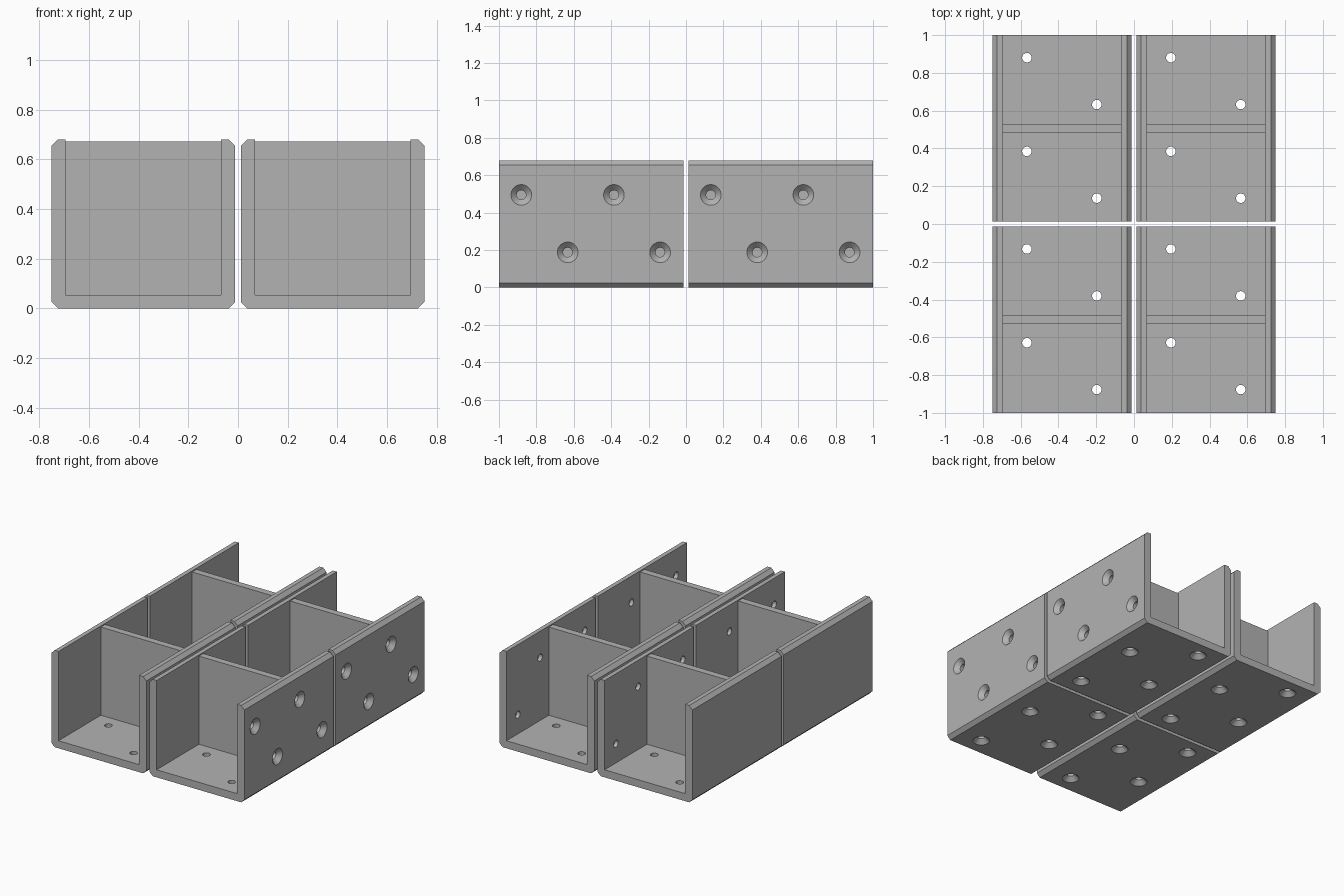
import bpy, bmesh, math
from mathutils import Matrix, Vector

if "Cube" in bpy.data.objects:
    bpy.data.objects.remove(bpy.data.objects["Cube"])

# Overall sizes of one bracket
HW = 0.369       # half width
HL = 0.4935      # half length
H = 0.68         # wall height
T = 0.056        # wall thickness
FLOOR = 0.053    # floor thickness
C = 0.025        # outer chamfer
DIV_TOP = 0.672  # divider height
CX, CY = 0.381, 0.5065  # bracket centres

grey = bpy.data.materials.new("plain grey")
grey.diffuse_color = (0.45, 0.45, 0.45, 1)
grey.use_nodes = True
grey.node_tree.nodes["Principled BSDF"].inputs["Base Color"].default_value = grey.diffuse_color


def make_object(name, bm):
    bmesh.ops.recalc_face_normals(bm, faces=bm.faces)
    mesh = bpy.data.meshes.new(name)
    bm.to_mesh(mesh)
    bm.free()
    mesh.materials.append(grey)
    obj = bpy.data.objects.new(name, mesh)
    bpy.context.collection.objects.link(obj)
    return obj


def channel():
    """U-shaped section with chamfered outer corners, extruded along y."""
    half = [(HW - C, 0), (HW, C), (HW, H - C), (HW - C, H), (HW - T, H), (HW - T, FLOOR)]
    profile = half + [(-x, z) for x, z in reversed(half)]
    bm = bmesh.new()
    face = bm.faces.new([bm.verts.new((x, -HL, z)) for x, z in profile])
    res = bmesh.ops.extrude_face_region(bm, geom=[face])
    verts = [v for v in res["geom"] if isinstance(v, bmesh.types.BMVert)]
    bmesh.ops.translate(bm, vec=(0, 2 * HL, 0), verts=verts)
    return make_object("bracket_channel", bm)


def add_countersink(bm, matrix, sides=32):
    """Solid of a countersunk hole: wide end at local z = 0, bored towards +z."""
    rings = []
    for r, z in [(0.0553, -0.01), (0.0553, 0), (0.025, 0.03), (0.025, 0.09)]:
        rings.append([bm.verts.new(matrix @ Vector((
            r * math.cos(2 * math.pi * i / sides),
            r * math.sin(2 * math.pi * i / sides), z))) for i in range(sides)])
    for a, b in zip(rings, rings[1:]):
        for i in range(sides):
            j = (i + 1) % sides
            bm.faces.new((a[i], a[j], b[j], b[i]))
    bm.faces.new(rings[0][::-1])
    bm.faces.new(rings[-1])


# Screw holes, staggered in two rows through the floor and the right wall
bm = bmesh.new()
for x, y in [(-0.186, 0.374), (0.184, 0.126), (-0.186, -0.122), (0.184, -0.37)]:
    add_countersink(bm, Matrix.Translation((x, y, 0)))
for y, z in [(-0.374, 0.495), (-0.126, 0.188), (0.121, 0.495), (0.368, 0.188)]:
    add_countersink(bm, Matrix.Translation((HW, y, z)) @ Matrix.Rotation(-math.pi / 2, 4, "Y"))
cutter = make_object("screw_hole_cutter", bm)
cutter.hide_render = True

# Channel with holes cut
base = channel()
cut = base.modifiers.new("holes", "BOOLEAN")
cut.operation = "DIFFERENCE"
cut.solver = "EXACT"
cut.object = cutter
bpy.context.view_layer.update()
mesh = bpy.data.meshes.new_from_object(base.evaluated_get(bpy.context.evaluated_depsgraph_get()))
bpy.data.objects.remove(base)
bpy.data.objects.remove(cutter)

# Cross wall in the middle of the channel
bm = bmesh.new()
bmesh.ops.create_cube(bm, size=1, matrix=Matrix.Translation((0, 0, (DIV_TOP + FLOOR) / 2))
                      @ Matrix.Diagonal((2 * (HW - T), 0.048, DIV_TOP - FLOOR, 1)))
divider = make_object("divider", bm)
divider_mesh = divider.data
bpy.data.objects.remove(divider)

# Four identical brackets in a two by two grid
for x, side in ((-CX, "left"), (CX, "right")):
    for y, end in ((-CY, "front"), (CY, "back")):
        for part, data in (("channel", mesh), ("divider", divider_mesh)):
            obj = bpy.data.objects.new(f"{end}_{side}_{part}", data)
            obj.location = (x, y, 0)
            bpy.context.collection.objects.link(obj)

# Smooth the round holes only
for obj in bpy.data.objects:
    obj.select_set(obj.name.endswith("channel"))
    bpy.context.view_layer.objects.active = obj
bpy.ops.object.shade_smooth_by_angle(angle=math.radians(30))
